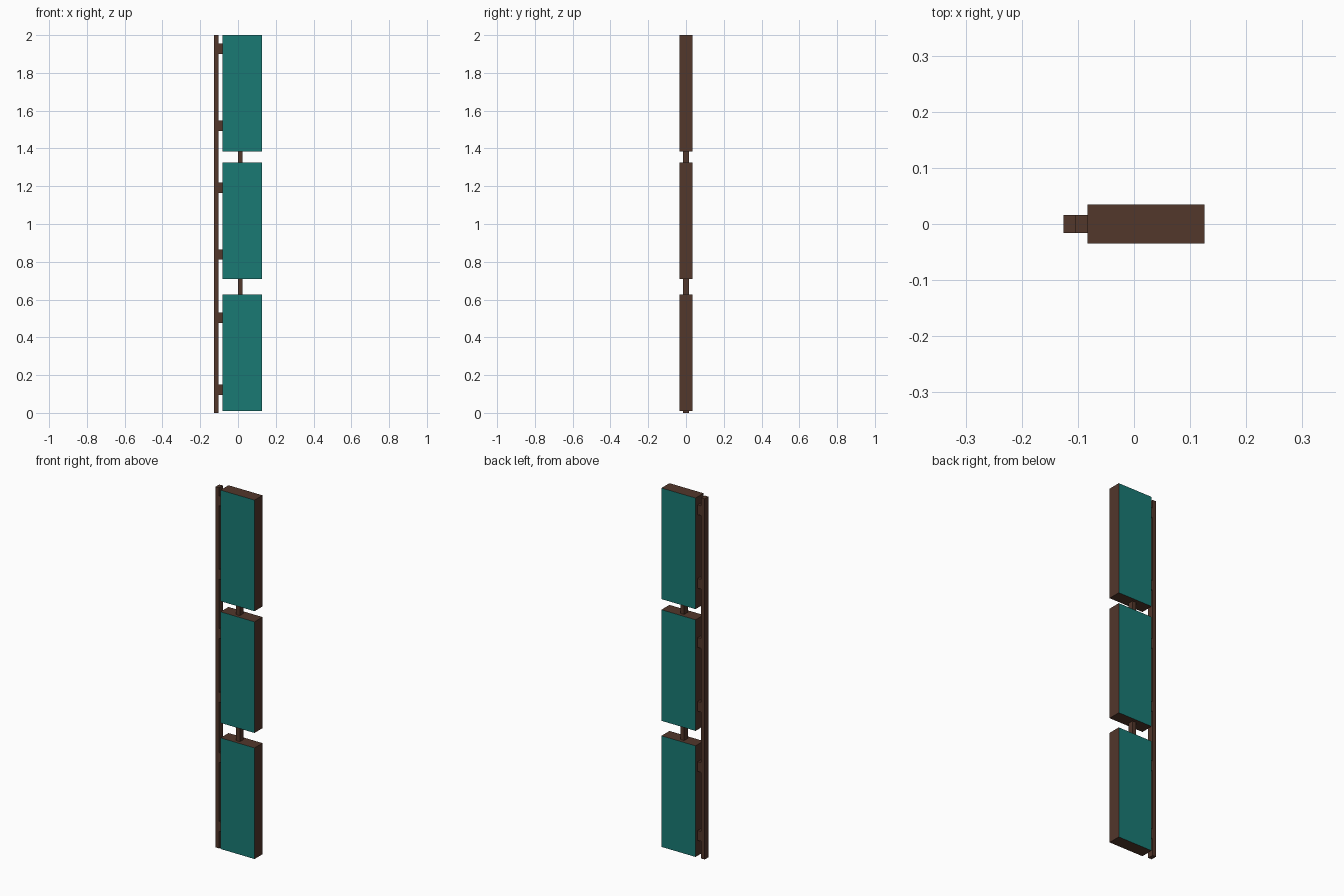
import bpy

if "Cube" in bpy.data.objects:
    bpy.data.objects.remove(bpy.data.objects["Cube"])


def material(name, rgb):
    m = bpy.data.materials.new(name)
    m.diffuse_color = (*rgb, 1)
    m.use_nodes = True
    m.node_tree.nodes["Principled BSDF"].inputs["Base Color"].default_value = m.diffuse_color
    return m


brown = material("brown_frame", (0.085, 0.038, 0.024))
teal = material("teal_panel", (0.010, 0.195, 0.175))


def box(name, x0, x1, half_depth, z0, z1):
    bpy.ops.mesh.primitive_cube_add(size=1, location=((x0 + x1) / 2, 0, (z0 + z1) / 2))
    ob = bpy.context.object
    ob.name = name
    ob.scale = (x1 - x0, 2 * half_depth, z1 - z0)
    bpy.ops.object.transform_apply(location=False, rotation=False, scale=True)
    ob.data.materials.append(brown)
    return ob


# tall mounting post
box("post", -0.126, -0.104, 0.016, 0, 2)

# sign boxes: brown edges, teal front and back faces
panels = [(0.01, 0.626), (0.709, 1.325), (1.384, 2.0)]
for i, (z0, z1) in enumerate(panels):
    ob = box(f"sign_panel_{i + 1}", -0.083, 0.126, 0.035, z0, z1)
    ob.data.materials.append(teal)
    for f in ob.data.polygons:
        if abs(f.normal.y) > 0.9:
            f.material_index = 1

# links between neighbouring panels
for i in range(2):
    box(f"panel_link_{i + 1}", 0.0, 0.023, 0.016, panels[i][1], panels[i + 1][0])

# brackets joining post and panels
for i, z in enumerate((0.122, 0.504, 0.838, 1.192, 1.52, 1.928)):
    box(f"bracket_{i + 1}", -0.104, -0.083, 0.016, z - 0.027, z + 0.027)
